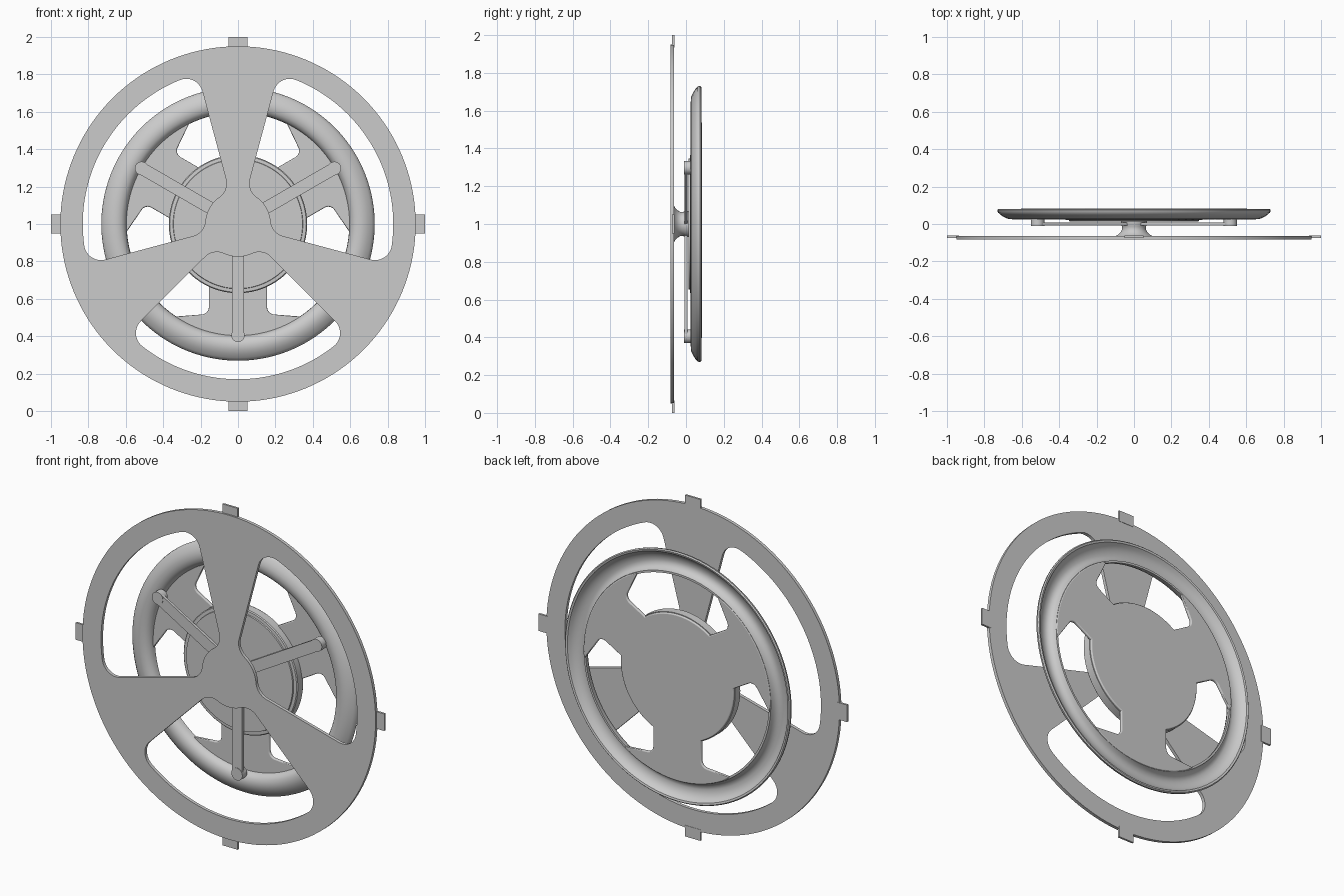
import bpy, bmesh, math
from math import radians, degrees, asin, atan2, cos, sin

if "Cube" in bpy.data.objects:
    bpy.data.objects.remove(bpy.data.objects["Cube"])

grey = bpy.data.materials.new("plain grey")
grey.diffuse_color = (0.6, 0.6, 0.6, 1)
grey.use_nodes = True
grey.node_tree.nodes["Principled BSDF"].inputs["Base Color"].default_value = grey.diffuse_color
SPOKES = (-90, 30, 150)


def polar(r, a):
    return (r * cos(radians(a)), r * sin(radians(a)))


def arc(r, a0, a1, n=12, c=(0, 0)):
    pts = [polar(r, a0 + (a1 - a0) * i / n) for i in range(n + 1)]
    return [(c[0] + x, c[1] + y) for x, y in pts]


def turn(pts, a):
    c, s = cos(radians(a)), sin(radians(a))
    return [(c * x - s * y, s * x + c * y) for x, y in pts]


def finish(ob):
    ob.data.materials.clear()
    ob.data.materials.append(grey)
    bpy.ops.object.select_all(action='DESELECT')
    ob.select_set(True)
    bpy.context.view_layer.objects.active = ob
    bpy.ops.object.shade_smooth_by_angle(angle=radians(35))


def flat_part(name, outlines, y0, y1, bevel=0.0):
    """Upright plate between y0 and y1; later outlines inside the first are holes."""
    cu = bpy.data.curves.new(name, 'CURVE')
    cu.dimensions = '2D'
    cu.fill_mode = 'BOTH'
    cu.extrude = (y1 - y0) / 2 - bevel
    cu.bevel_depth = bevel
    cu.bevel_resolution = 2
    for pts in outlines:
        sp = cu.splines.new('POLY')
        sp.points.add(len(pts) - 1)
        for p, (x, z) in zip(sp.points, pts):
            p.co = (x, z, 0, 1)
        sp.use_cyclic_u = True
    ob = bpy.data.objects.new(name, cu)
    ob.location = (0, (y0 + y1) / 2, 1)
    ob.rotation_euler = (radians(90), 0, 0)
    bpy.context.collection.objects.link(ob)
    bpy.ops.object.select_all(action='DESELECT')
    ob.select_set(True)
    bpy.context.view_layer.objects.active = ob
    bpy.ops.object.convert(target='MESH')
    finish(bpy.context.view_layer.objects.active)


def lathe(name, profile, closed, n=96):
    """Spin (radius, y) points about the wheel axis; open profiles get end caps."""
    bm = bmesh.new()
    rings = [[bm.verts.new((r * cos(2 * math.pi * i / n), y, 1 + r * sin(2 * math.pi * i / n)))
              for i in range(n)] for r, y in profile]
    pairs = list(zip(rings, rings[1:]))
    if closed:
        pairs.append((rings[-1], rings[0]))
    else:
        bm.faces.new(rings[0])
        bm.faces.new(rings[-1])
    for a, b in pairs:
        for i in range(n):
            j = (i + 1) % n
            bm.faces.new((a[i], a[j], b[j], b[i]))
    bmesh.ops.recalc_face_normals(bm, faces=bm.faces)
    me = bpy.data.meshes.new(name)
    bm.to_mesh(me)
    bm.free()
    ob = bpy.data.objects.new(name, me)
    bpy.context.collection.objects.link(ob)
    finish(ob)


def window(a, h=45, ri=0.175, ro=0.83, f=0.09):
    """Ring sector with filleted corners, centred on angle a."""
    do = degrees(asin(f / (ro - f)))
    di = degrees(asin(f / (ri + f)))
    return (arc(ro, a - h + do, a + h - do, 40)
            + arc(f, a + h - do, a + h + 90, 12, polar(ro - f, a + h - do))
            + arc(f, a + h + 90, a + h - di + 180, 12, polar(ri + f, a + h - di))
            + arc(ri, a + h - di, a - h + di, 12)[1:-1]
            + arc(f, a - h + di + 180, a - h + 270, 12, polar(ri + f, a - h + di))
            + arc(f, a - h - 90, a - h + do, 12, polar(ro - f, a - h + do))[:-1])


# Front cover with three windows, and four edge tabs
flat_part("front_cover", [arc(0.95, 0, 357.5, 143)] + [window(a) for a in SPOKES],
          -0.083, -0.064)
for k in range(4):
    tab = [(0.935, -0.05), (1.0, -0.05), (1.0, 0.05), (0.935, 0.05)]
    flat_part("edge_tab", [turn(tab, 90 * k)], -0.074, -0.062)

# Flared neck between cover and hub
lathe("centre_neck", [(0.105, -0.068), (0.088, -0.059), (0.073, -0.046), (0.064, -0.03),
                      (0.064, -0.014), (0.07, 0.0), (0.07, 0.02)], False)

# Stepped hub drum
lathe("hub_drum", [(0.345, 0.013), (0.347, 0.02), (0.365, 0.021), (0.37, 0.026),
                   (0.37, 0.073)], False)

# Rim: pressed channel, open to the back
lathe("rim", [(0.595, 0.081), (0.597, 0.062), (0.607, 0.043), (0.625, 0.03), (0.648, 0.025),
              (0.672, 0.027), (0.695, 0.037), (0.715, 0.05), (0.728, 0.062), (0.731, 0.075),
              (0.725, 0.081), (0.714, 0.078), (0.703, 0.062), (0.685, 0.047), (0.652, 0.037),
              (0.63, 0.042), (0.613, 0.058), (0.607, 0.081)], True)

# Back plate: round middle with three flared spokes
hub_r, half = 0.36, 0.15
base = degrees(asin(half / hub_r))
side = [polar(hub_r, base)] + arc(0.045, -90, 0, 8, (0.445, half + 0.045)) + [(0.5, 0.325)]
tip = degrees(atan2(0.325, 0.5))
spoke = [(u, -v) for u, v in side] + arc(0.6, -tip, tip, 16)[1:-1] + side[::-1]
outline = []
for a in SPOKES:
    outline += turn(spoke, a) + arc(hub_r, a + base, a + 120 - base, 20)[1:-1]
flat_part("back_plate", [outline], 0.066, 0.084, 0.006)

# Three arms with round posts resting on the rim
for a in SPOKES:
    bar = [(0.0, -0.033), (0.6, -0.033), (0.6, 0.033), (0.0, 0.033)]
    flat_part("arm", [turn(bar, a)], -0.008, 0.008)
    flat_part("arm_post", [arc(0.036, 0, 345, 23, polar(0.595, a))], -0.011, 0.034)
